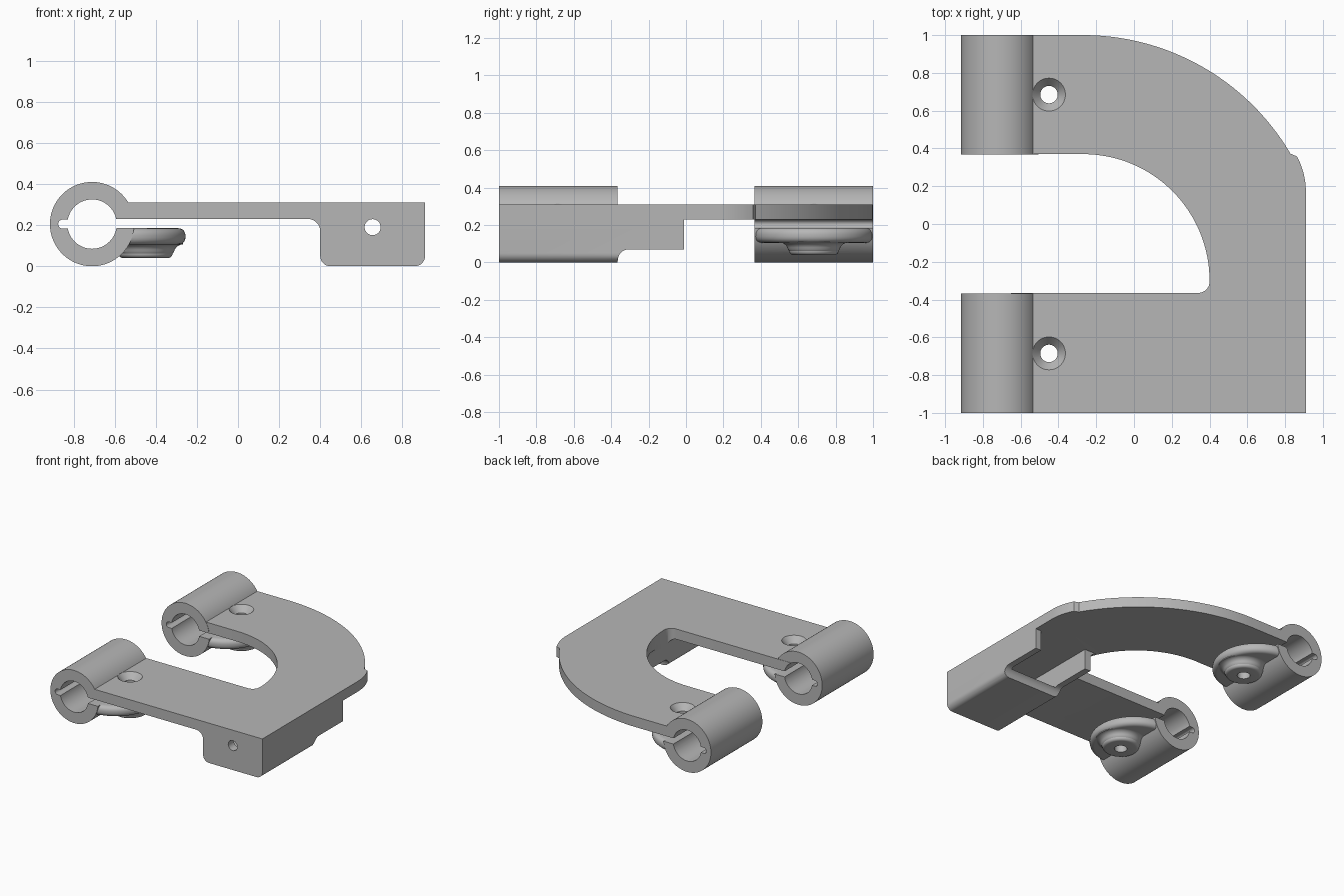
import bpy, bmesh
from math import sin, cos, radians, pi
from mathutils import Vector

cube = bpy.data.objects.get("Cube")
if cube:
    bpy.data.objects.remove(cube, do_unlink=True)

grey = bpy.data.materials.new("plain grey")
grey.use_nodes = True
grey.diffuse_color = (0.47, 0.47, 0.47, 1)
grey.node_tree.nodes["Principled BSDF"].inputs["Base Color"].default_value = grey.diffuse_color


def arc(cx, cy, r, a0, a1, n=10):
    angles = [radians(a0 + (a1 - a0) * i / n) for i in range(n + 1)]
    return [(cx + r * cos(a), cy + r * sin(a)) for a in angles]


def circle(cx, cy, r, n=64):
    return arc(cx, cy, r, 0, 360, n)[:-1]


def rect(x0, y0, x1, y1):
    return [(x0, y0), (x1, y0), (x1, y1), (x0, y1)]


def finish(name, bm):
    bmesh.ops.recalc_face_normals(bm, faces=bm.faces)
    mesh = bpy.data.meshes.new(name)
    bm.to_mesh(mesh)
    bm.free()
    mesh.materials.append(grey)
    ob = bpy.data.objects.new(name, mesh)
    bpy.context.collection.objects.link(ob)
    return ob


def prism(name, pts, lo, hi, axis="z"):
    """Extrude a flat outline along one axis."""
    place = {"z": lambda a, b, h: (a, b, h),
             "y": lambda a, b, h: (a, h, b),
             "x": lambda a, b, h: (h, a, b)}[axis]
    bm = bmesh.new()
    face = bm.faces.new([bm.verts.new(place(a, b, lo)) for a, b in pts])
    out = bmesh.ops.extrude_face_region(bm, geom=[face])["geom"]
    top = [v for v in out if isinstance(v, bmesh.types.BMVert)]
    bmesh.ops.translate(bm, verts=top, vec=Vector(place(0, 0, hi - lo)))
    return finish(name, bm)


def lathe(name, profile, x, y, steps=48):
    """Turn a radius/height profile around a vertical axis."""
    bm = bmesh.new()
    verts = [bm.verts.new((x + r, y, z)) for r, z in profile]
    edges = [bm.edges.new(pair) for pair in zip(verts, verts[1:])]
    bmesh.ops.spin(bm, geom=verts + edges, cent=(x, y, 0), axis=(0, 0, 1),
                   angle=2 * pi, steps=steps)
    bmesh.ops.remove_doubles(bm, verts=bm.verts, dist=1e-5)
    return finish(name, bm)


def apply(ob, mod):
    bpy.ops.object.select_all(action="DESELECT")
    bpy.context.view_layer.objects.active = ob
    ob.select_set(True)
    bpy.ops.object.modifier_apply(modifier=mod.name)


def combine(ob, other, operation):
    mod = ob.modifiers.new("join", "BOOLEAN")
    mod.operation, mod.solver, mod.object = operation, "EXACT", other
    apply(ob, mod)
    bpy.data.objects.remove(other, do_unlink=True)


TX, TZ = -0.71, 0.205          # tube axis
SX, SY = -0.45, 0.685          # screw position
LOW, HIGH = 0.23, 0.31         # plate underside and top

# Plate with a sweeping rear corner
sweep = arc(-0.27, -0.275, 1.275, 90, 30.5, 40)
shoulder = arc(0.51, 0.17, 0.40, 28, 0, 10)
body = prism("bracket", [(-0.65, -1), (-0.65, 1)] + sweep + shoulder + [(0.91, -1)],
             LOW, HIGH)

# Box under the front corner, with a fillet into the plate
box_outline = ([(0.34, 0.27)] + arc(0.34, 0.17, 0.06, 90, 0, 8)
               + arc(0.45, 0.05, 0.05, 180, 270, 8)
               + arc(0.86, 0.05, 0.05, 270, 360, 8) + [(0.91, 0.27)])
box = prism("box", box_outline, -1, -0.01, "y")
relief = ([(-0.365, -0.1)] + arc(-0.305, 0.01, 0.06, 180, 90, 8)
          + [(0.1, 0.07), (0.1, -0.1)])
combine(box, prism("relief", relief, 0.2, 1.1, "x"), "DIFFERENCE")
combine(box, prism("pocket", rect(0.45, 0.06, 0.86, LOW), -0.93, 0.1, "y"), "DIFFERENCE")
combine(body, box, "UNION")

# Curved opening in the middle
opening = ([(-1.1, -0.365)] + arc(0.34, -0.305, 0.06, 270, 360, 8)
           + arc(-0.27, -0.30, 0.67, 0, 90, 32)[1:] + [(-1.1, 0.37)])
combine(body, prism("opening", opening, -0.1, 0.5), "DIFFERENCE")

# Clamp tubes, lower lips and screw bosses
boss_profile = ([(0, 0.04)] + arc(0.11, 0.062, 0.022, 270, 360, 5)
                + arc(0.182, 0.062, 0.044, 170, 90, 6) + [(0.182, 0.15), (0, 0.15)])
for side in (-1, 1):
    y0, y1 = sorted((side * 0.3675, side))
    combine(body, prism("tube", circle(TX, TZ, 0.205, 96), y0, y1, "y"), "UNION")
    mid = (y0 + y1) / 2
    half = (y1 - y0) / 2
    lip = prism("lip", [(-0.65, mid - half)] + arc(-0.572, mid, half, -90, 90, 40)
                + [(-0.65, mid + half)], 0.105, 0.185)
    bevel = lip.modifiers.new("round", "BEVEL")
    bevel.width, bevel.segments = 0.034, 5
    bevel.limit_method, bevel.angle_limit = "ANGLE", radians(50)
    apply(lip, bevel)
    combine(lip, lathe("boss", boss_profile, SX, mid), "UNION")
    combine(body, lip, "UNION")

# Bore, clamping slot and key notch through both tubes
combine(body, prism("bore", circle(TX, TZ, 0.12, 72), -1.1, 1.1, "y"), "DIFFERENCE")
combine(body, prism("slot", rect(TX, 0.185, -0.49, LOW), -1.1, 1.1, "y"), "DIFFERENCE")
notch = arc(-0.853, TZ, 0.022, 90, 270, 10) + [(-0.75, TZ - 0.022), (-0.75, TZ + 0.022)]
combine(body, prism("notch", notch, -1.1, 1.1, "y"), "DIFFERENCE")

# Countersunk screw holes and the cable hole in the box
screw = [(0, -0.1), (0.046, -0.1), (0.046, 0.262), (0.087, HIGH), (0.087, 0.4), (0, 0.4)]
for side in (-1, 1):
    combine(body, lathe("screw_hole", screw, SX, side * SY), "DIFFERENCE")
combine(body, prism("cable_hole", circle(0.655, 0.19, 0.039, 32), -1.1, -0.8, "y"),
        "DIFFERENCE")

bpy.ops.object.select_all(action="DESELECT")
body.select_set(True)
bpy.context.view_layer.objects.active = body
bpy.ops.object.shade_smooth_by_angle(angle=radians(30))
